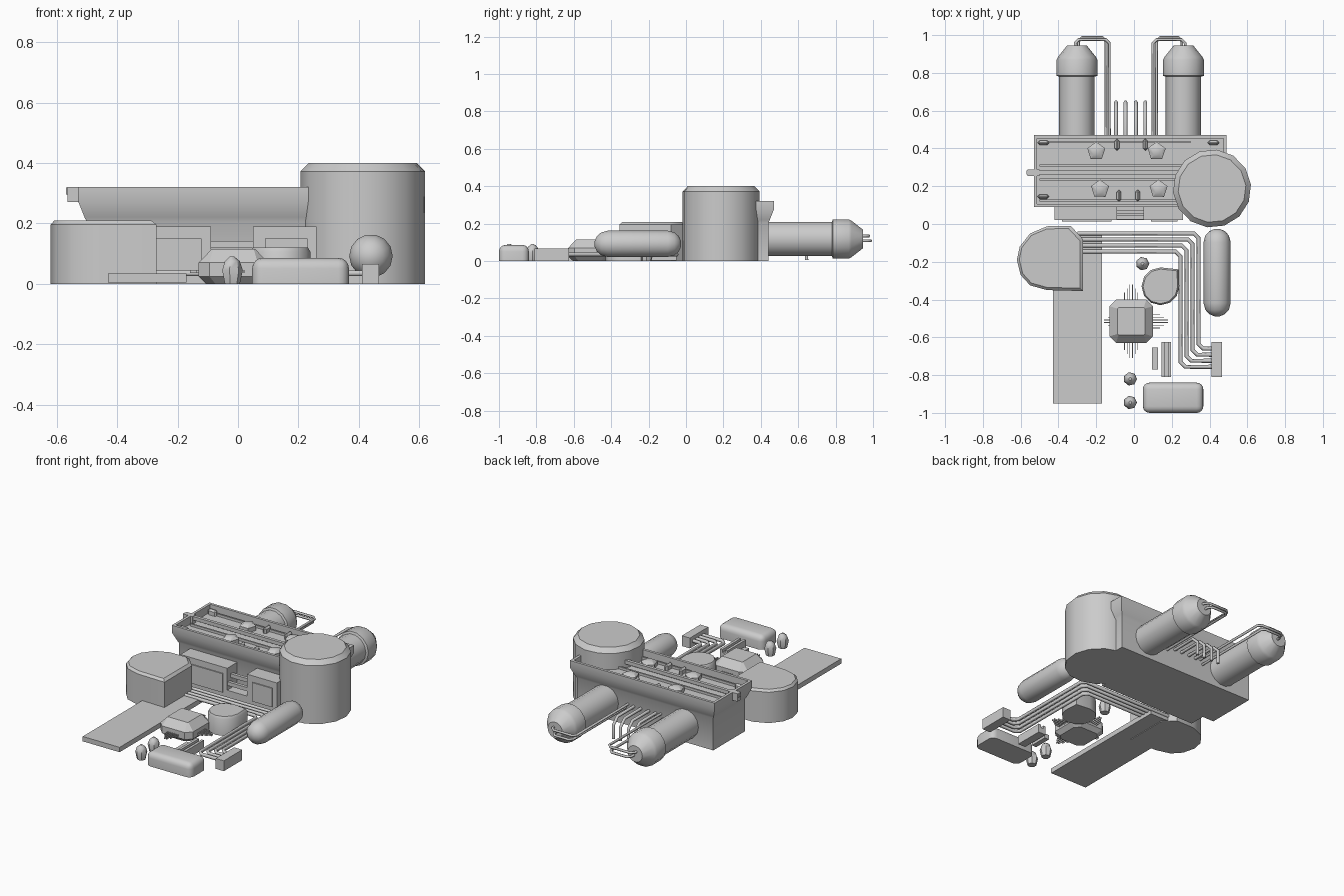
import bpy, bmesh, math
from mathutils import Vector

cube = bpy.data.objects.get("Cube")
if cube:
    bpy.data.objects.remove(cube)

grey = bpy.data.materials.new("plain grey")
grey.use_nodes = True
grey.diffuse_color = (0.6, 0.6, 0.6, 1)
grey.node_tree.nodes["Principled BSDF"].inputs["Base Color"].default_value = (0.6, 0.6, 0.6, 1)


def finish(name, bm, smooth=True):
    bmesh.ops.recalc_face_normals(bm, faces=bm.faces)
    me = bpy.data.meshes.new(name)
    bm.to_mesh(me)
    bm.free()
    ob = bpy.data.objects.new(name, me)
    bpy.context.collection.objects.link(ob)
    me.materials.append(grey)
    if smooth:
        bpy.ops.object.select_all(action='DESELECT')
        ob.select_set(True)
        bpy.context.view_layer.objects.active = ob
        bpy.ops.object.shade_smooth_by_angle(angle=math.radians(35))
    return ob


def loft(name, rings, smooth=True):
    """Skin a list of equal-length rings and cap both ends."""
    bm = bmesh.new()
    vs = [[bm.verts.new(p) for p in r] for r in rings]
    n = len(vs[0])
    for a, b in zip(vs, vs[1:]):
        for i in range(n):
            bm.faces.new((a[i], a[(i + 1) % n], b[(i + 1) % n], b[i]))
    bm.faces.new(vs[0][::-1])
    bm.faces.new(vs[-1])
    return finish(name, bm, smooth)


def box(name, x, y, z, bevel=0, segments=1):
    bm = bmesh.new()
    bmesh.ops.create_cube(bm, size=1)
    for v in bm.verts:
        for i, (lo, hi) in enumerate((x, y, z)):
            v.co[i] = lo if v.co[i] < 0 else hi
    if bevel:
        edges = [e for e in bm.edges if sum(v.co.z for v in e.verts) > z[0] * 2 + 1e-5]
        bmesh.ops.bevel(bm, geom=edges, offset=bevel, segments=segments, profile=0.5, affect='EDGES')
    return finish(name, bm)


def ring(c, r, n, axis='Z', turn=0):
    pts = []
    for i in range(n):
        a = 2 * math.pi * i / n + turn
        u, v = r * math.cos(a), r * math.sin(a)
        pts.append((c[0] + u, c[1] + v, c[2]) if axis == 'Z' else (c[0] + u, c[1], c[2] + v))
    return pts


def lathe(name, centre, profile, n, axis='Z', turn=0):
    """Turn (radius, position) pairs about the z or y axis."""
    x, y, z = centre
    return loft(name, [ring((x, y, z + t) if axis == 'Z' else (x, y + t, z), r, n, axis, turn)
                       for r, t in profile])


def outline_tank(name, pts, height, bevel):
    cx = sum(p[0] for p in pts) / len(pts)
    cy = sum(p[1] for p in pts) / len(pts)
    rings = []
    for z, k in ((0, 1), (height - bevel, 1), (height, 1 - bevel * 6)):
        rings.append([(cx + (x - cx) * k, cy + (y - cy) * k, z) for x, y in pts])
    return loft(name, rings)


def pipe(name, pts, r, bend=0.02):
    """Round pipe along a path with cut corners."""
    path = [Vector(pts[0])]
    for a, b, c in zip(pts, pts[1:], pts[2:]):
        a, b, c = Vector(a), Vector(b), Vector(c)
        path += [b + (a - b).normalized() * bend, b + (c - b).normalized() * bend]
    path.append(Vector(pts[-1]))
    cu = bpy.data.curves.new(name, 'CURVE')
    cu.dimensions = '3D'
    cu.bevel_depth = r
    cu.bevel_resolution = 1
    cu.use_fill_caps = True
    sp = cu.splines.new('POLY')
    sp.points.add(len(path) - 1)
    for p, co in zip(sp.points, path):
        p.co = (*co, 1)
    cu.materials.append(grey)
    ob = bpy.data.objects.new(name, cu)
    bpy.context.collection.objects.link(ob)
    return ob


def rect(inset, z):
    x0, x1, y0, y1 = -0.53 + inset, 0.49 - inset, 0.09 + inset, 0.47 - inset
    return [(x0, y0, z), (x1, y0, z), (x1, y1, z), (x0, y1, z)]


# Main hall: flared cornice, parapet and sunken roof
loft("main_hall", [rect(0.03, 0), rect(0.03, 0.205), rect(0.022, 0.22), rect(0.0, 0.275),
                   rect(0, 0.32), rect(0.017, 0.32), rect(0.017, 0.27)])
box("roof_beam", (-0.57, 0.3), (0.262, 0.282), (0.295, 0.318))
box("roof_beam_end", (-0.565, -0.5), (0.255, 0.289), (0.27, 0.32))
for y in (0.125, 0.235, 0.31, 0.435):
    box("roof_rail", (-0.5, 0.3), (y - 0.005, y + 0.005), (0.27, 0.285))
for x, y in ((-0.2, 0.385), (0.12, 0.385), (-0.18, 0.185), (0.13, 0.185)):
    lathe("roof_vent", (x, y, 0.27), ((0.05, 0), (0.05, 0.028), (0.025, 0.042)), 5, turn=0.3)
for x, y in ((-0.48, 0.43), (0.42, 0.43), (-0.48, 0.145)):
    box("roof_cleat", (x - 0.03, x + 0.03), (y - 0.012, y + 0.012), (0.27, 0.305), 0.01)
for x, y in ((-0.09, 0.42), (0.06, 0.42), (-0.08, 0.15), (0.02, 0.15)):
    box("roof_cleat", (x - 0.012, x + 0.012), (y - 0.03, y + 0.03), (0.27, 0.305), 0.01)

# Front blocks with a railed bay between them
for x0, x1 in ((-0.42, -0.09), (0.05, 0.26)):
    box("front_block", (x0, x1), (0.02, 0.13), (0, 0.19))
    box("front_panel", (x0 + 0.04, x1 - 0.03), (0.013, 0.021), (0.03, 0.15))
box("bay_floor", (-0.09, 0.05), (0.02, 0.13), (0, 0.05))
for y, z in ((0.035, 0.09), (0.065, 0.13)):
    box("bay_rail", (-0.09, 0.05), (y - 0.01, y + 0.01), (z - 0.012, z + 0.012))

# Storage tanks
lathe("large_tank", (0.413, 0.188, 0), ((0.207, 0), (0.207, 0.372), (0.18, 0.4)), 14, turn=0.1)
outline_tank("corner_tank", [(-0.27, -0.355), (-0.27, -0.08), (-0.335, -0.01), (-0.46, -0.012),
                             (-0.55, -0.05), (-0.605, -0.12), (-0.62, -0.19), (-0.6, -0.27),
                             (-0.55, -0.325), (-0.46, -0.35)], 0.21, 0.014)
outline_tank("small_tank", [(0.14 + 0.1 * math.cos(a), -0.33 + 0.1 * math.sin(a)) for a in
                            [math.radians(d) for d in range(90, 361, 30)]] + [(0.235, -0.24)],
             0.12, 0.014)
cap = [(0.072 * math.sin(math.radians(a)), 0.072 * (1 - math.cos(math.radians(a))))
       for a in (12, 35, 60, 90)]
lathe("capsule_tank", (0.44, -0.49, 0.092),
      cap + [(r, 0.465 - t) for r, t in reversed(cap)], 14, 'Y')

# Ground slab and pipe run to the junction box
box("ground_slab", (-0.43, -0.17), (-0.95, -0.05), (0.004, 0.035))
for i in range(4):
    d = i * 0.032
    pipe("ground_pipe", [(-0.3, -0.05 - d, 0.035), (0.342 - d, -0.05 - d, 0.035),
                         (0.342 - d, -0.66 - d, 0.035), (0.42, -0.66 - d, 0.035)], 0.011, 0.025)
box("junction_box", (0.41, 0.467), (-0.81, -0.625), (0, 0.066))

# Chamfered control block with thin leads on all sides
cx, cy = -0.015, -0.515
rings = []
for z, h, c in ((0, 0.09, 0.03), (0.025, 0.115, 0.035), (0.07, 0.115, 0.035), (0.115, 0.072, 0.005)):
    q = [(h, c - h), (h, h - c), (h - c, h), (c - h, h),
         (-h, h - c), (-h, c - h), (c - h, -h), (h - c, -h)]
    rings.append([(cx + x, cy + y, z) for x, y in q])
loft("control_block", rings, False)
for i in range(6):
    d = (i - 2.5) * 0.014
    reach = 0.205 - abs(d) * 1.5
    box("cross_lead", (cx - reach + 0.05, cx + reach), (cy + d - 0.002, cy + d + 0.002), (0.036, 0.046))
    box("long_lead", (cx + d - 0.002, cx + d + 0.002), (cy - reach, cy + reach), (0.036, 0.046))

# Small yard items
for x, y in ((0.045, -0.21), (-0.02, -0.82), (-0.02, -0.945)):
    lathe("bollard", (x, y, 0), ((0.026, 0), (0.036, 0.045), (0.026, 0.075), (0.008, 0.09)), 7)
box("narrow_crate", (0.095, 0.127), (-0.77, -0.655), (0, 0.03))
box("slotted_crate_base", (0.145, 0.197), (-0.81, -0.625), (0, 0.035))
for x in (0.145, 0.18):
    box("slotted_crate_side", (x, x + 0.017), (-0.81, -0.625), (0.035, 0.055))
box("rounded_shed", (0.047, 0.367), (-1.0, -0.84), (0, 0.086), 0.035, 4)

# Rear tanks with twin return pipes
for side, x, px in ((-1, -0.302, -0.14), (1, 0.262, 0.11)):
    lathe("rear_tank", (x, 0.43, 0.118), ((0.094, 0), (0.094, 0.35), (0.108, 0.355), (0.108, 0.44),
                                          (0.1, 0.455), (0.052, 0.515)), 14, 'Y')
    for z, o in ((0.108, 0.009), (0.134, -0.009)):
        pipe("return_pipe", [(x - o * side, 0.92, z), (x - o * side, 0.988 - abs(o - 0.009) * 0.6, z),
                             (px + o * side, 0.988 - abs(o - 0.009) * 0.6, z),
                             (px + o * side, 0.43, z)], 0.008)

# Hooked rear vents running down to the ground
for x in (-0.095, -0.045, 0.01, 0.06):
    pipe("rear_vent", [(x, 0.43, 0.13), (x, 0.645, 0.13), (x, 0.645, 0.005)], 0.01, 0.04)
